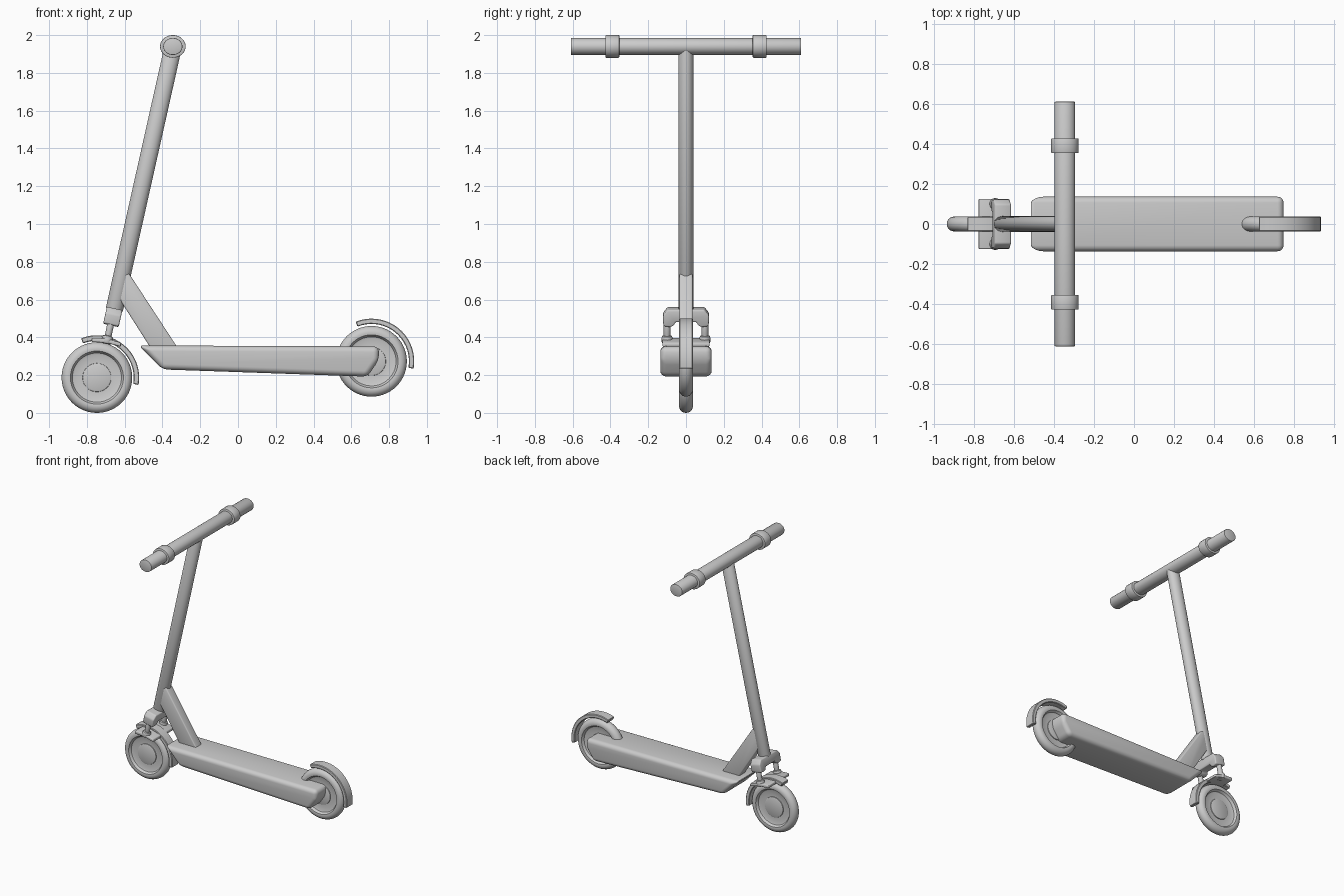
import bpy, bmesh, math
from mathutils import Vector, Matrix

if "Cube" in bpy.data.objects:
    bpy.data.objects.remove(bpy.data.objects["Cube"])


def finish(name, bm, angle=35):
    bmesh.ops.recalc_face_normals(bm, faces=bm.faces)
    mesh = bpy.data.meshes.new(name)
    bm.to_mesh(mesh)
    bm.free()
    ob = bpy.data.objects.new(name, mesh)
    bpy.context.collection.objects.link(ob)
    bpy.ops.object.select_all(action='DESELECT')
    ob.select_set(True)
    bpy.context.view_layer.objects.active = ob
    bpy.ops.object.shade_smooth_by_angle(angle=math.radians(angle))
    return ob


def prism(name, pts, half, bevel, axis='Y', segs=3):
    """Extrude a 2D profile symmetrically along X or Y, rounding its edges."""
    bm = bmesh.new()
    put = (lambda p, d: (p[0], d, p[1])) if axis == 'Y' else (lambda p, d: (d, p[0], p[1]))
    a = [bm.verts.new(put(p, -half)) for p in pts]
    b = [bm.verts.new(put(p, half)) for p in pts]
    bm.faces.new(a)
    bm.faces.new(b[::-1])
    n = len(pts)
    for i in range(n):
        j = (i + 1) % n
        bm.faces.new((a[i], b[i], b[j], a[j]))
    bmesh.ops.recalc_face_normals(bm, faces=bm.faces)
    edges = [e for e in bm.edges if e.calc_face_angle() > math.radians(25)]
    bmesh.ops.bevel(bm, geom=edges, offset=bevel, segments=segs, profile=0.5,
                    affect='EDGES', clamp_overlap=True)
    return finish(name, bm)


def rod(name, p, q, rx, ry, bevel=0.004, sides=40):
    """Elliptical rod from p to q."""
    p, q = Vector(p), Vector(q)
    d = q - p
    bm = bmesh.new()
    bmesh.ops.create_cone(bm, cap_ends=True, segments=sides, radius1=1, radius2=1, depth=d.length)
    bmesh.ops.scale(bm, vec=(rx, ry, 1), verts=bm.verts)
    rims = [e for e in bm.edges if e.calc_face_angle() > 1]
    bmesh.ops.bevel(bm, geom=rims, offset=bevel, segments=2, profile=0.5, affect='EDGES')
    if abs(d.y) > abs(d.z):
        rot = Matrix.Rotation(-math.pi / 2, 4, 'X')
    else:
        rot = Matrix.Rotation(math.atan2(d.x, d.z), 4, 'Y')
    bm.transform(Matrix.Translation((p + q) / 2) @ rot)
    return finish(name, bm)


def wheel(name, cx, cz):
    """Tyre, recessed rim and hub turned from one half profile."""
    half = [(0, 0.022), (0.068, 0.022), (0.075, 0.019), (0.076, 0.014), (0.120, 0.014),
            (0.130, 0.018), (0.136, 0.028)]
    half += [(0.150 + 0.037 * math.sin(t), 0.037 * math.cos(t))
             for t in (math.radians(a) for a in range(-15, 91, 15))]
    profile = half + [(r, -y) for r, y in half[-2::-1]]
    bm = bmesh.new()
    vs = [bm.verts.new((r, y, 0)) for r, y in profile]
    es = [bm.edges.new(pair) for pair in zip(vs, vs[1:])]
    bmesh.ops.spin(bm, geom=vs + es, cent=(0, 0, 0), axis=(0, 1, 0), angle=2 * math.pi, steps=56)
    bmesh.ops.remove_doubles(bm, verts=bm.verts, dist=1e-4)
    bmesh.ops.translate(bm, vec=(cx, 0, cz), verts=bm.verts)
    return finish(name, bm)


def fender(name, cx, cz, r0, r1):
    """Curved mudguard over the top and rear of a wheel."""
    angles = [math.radians(112 - 122 * i / 18) for i in range(19)]
    pts = [(cx + r1 * math.cos(a), cz + r1 * math.sin(a)) for a in angles]
    pts += [(cx + r0 * math.cos(a), cz + r0 * math.sin(a)) for a in reversed(angles)]
    return prism(name, pts, 0.037, 0.004, segs=1)


# Wheels and mudguards
wheel("front_wheel", -0.747, 0.187)
wheel("rear_wheel", 0.707, 0.273)
fender("front_fender", -0.747, 0.187, 0.195, 0.224)
fender("rear_fender", 0.707, 0.273, 0.198, 0.226)

# Deck and diagonal brace
prism("deck", [(-0.525, 0.357), (0.746, 0.352), (0.746, 0.28), (0.685, 0.192), (-0.40, 0.23)],
      0.136, 0.03, segs=5)
prism("deck_brace", [(-0.575, 0.735), (-0.63, 0.735), (-0.645, 0.63), (-0.435, 0.30), (-0.30, 0.315)],
      0.035, 0.008)

# Steering column and handlebar
top, foot = (-0.345, 0, 1.93), (-0.655, 0, 0.545)
rod("steering_column", foot, top, 0.046, 0.039)
rod("handlebar", (-0.345, -0.61, 1.94), (-0.345, 0.61, 1.94), 0.051, 0.045)
for side, s in (("left", 1), ("right", -1)):
    rod("grip_ring_" + side, (-0.345, s * 0.39 - 0.037, 1.94), (-0.345, s * 0.39 + 0.037, 1.94), 0.068, 0.06)

# Fork crown, tilted with the column
half = [(0.06, 0.02), (0.065, -0.04), (0.085, -0.047), (0.12, -0.042), (0.122, 0.015), (0.098, 0.046)]
half[0] = (0.055, -0.02)
crown = prism("fork_crown", half + [(-y, z) for y, z in half[::-1]], 0.042, 0.008, axis='X')
crown.rotation_euler.y = math.radians(12.5)
crown.location = (-0.663, 0, 0.508)

# Fork legs with end knobs
for side, s in (("left", 1), ("right", -1)):
    y = s * 0.1
    rod("fork_leg_" + side, (-0.693, y, 0.38), (-0.668, y, 0.50), 0.018, 0.018, sides=24)
    rod("fork_knob_" + side, (-0.697, y, 0.365), (-0.688, y, 0.41), 0.029, 0.029, bevel=0.012, sides=24)

# Bracket between the fork legs and the front mudguard
prism("fender_bracket", [(-0.775, 0.375), (-0.775, 0.398), (-0.70, 0.395), (-0.62, 0.372), (-0.62, 0.35), (-0.70, 0.372)],
      0.125, 0.006)
